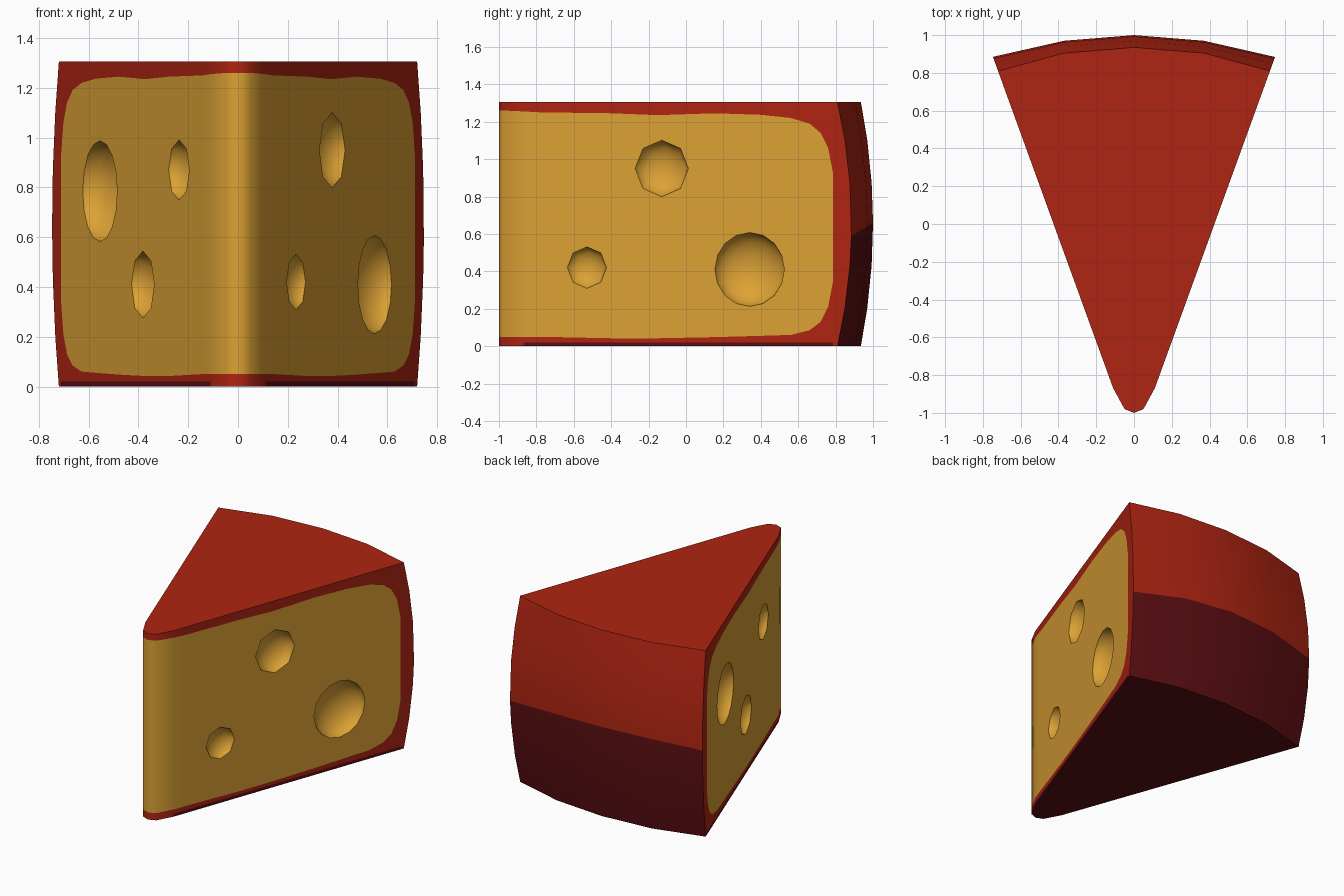
import bpy, bmesh, math
from mathutils import Matrix, Vector

if "Cube" in bpy.data.objects:
    bpy.data.objects.remove(bpy.data.objects["Cube"])

H = 1.305
RED, DARK, CHEESE = 0, 1, 2


def material(name, col):
    m = bpy.data.materials.new(name)
    m.diffuse_color = (*col, 1)
    m.use_nodes = True
    m.node_tree.nodes["Principled BSDF"].inputs["Base Color"].default_value = m.diffuse_color
    return m


mats = [material("red rind", (0.43, 0.018, 0.006)),
        material("dark red rind", (0.107, 0.0045, 0.006)),
        material("yellow cheese", (0.72, 0.36, 0.035))]


def wall_x(y):
    """Half width of the straight cut face at depth y."""
    return 0.11 + 0.363 * (y + 0.87)


def to_object(bm, name):
    me = bpy.data.meshes.new(name)
    bm.to_mesh(me)
    bm.free()
    for m in mats:
        me.materials.append(m)
    ob = bpy.data.objects.new(name, me)
    bpy.context.collection.objects.link(ob)
    return ob


# Cut face columns from the tip to the back: x, y, bottom and top of the cheese
columns = [(0, -1.0, .05, 1.26), (.05, -.98, .05, 1.26), (.11, -.87, .05, 1.255)]
columns += [(wall_x(y), y, lo, hi) for y, lo, hi in (
    (-.78, .05, 1.25), (-.4, .042, 1.245), (-.15, .042, 1.235), (.15, .048, 1.245),
    (.4, .055, 1.237), (.56, .06, 1.22), (.66, .085, 1.19), (.72, .13, 1.14),
    (.76, .21, 1.06), (.785, .34, .93))]
levels = [0, .2, .43, .65, .87, 1.1, H]

bm = bmesh.new()


def face(points, mat):
    f = bm.faces.new([bm.verts.new(p) for p in points])
    f.material_index = mat


def back_point(i, k):
    """Bulging back rind: i runs from left to right, k from bottom to top."""
    z = levels[k]
    if k == 3:
        z = (.64, .66, .66, .64, .59)[i]
    b = 1 - ((z - H / 2) / (H / 2)) ** 2
    y = (.81, .905, .935, .905, .81)[i] + (.075, .065, .065, .065, .075)[i] * b
    x = (-wall_x(y), -.37, 0, .37, wall_x(y))[i]
    return (x, y, z)


# Cut faces with a rind border around the cheese
for s in (-1, 1):
    for n, (a, b) in enumerate(zip(columns, columns[1:])):
        rows_a = (0, .02, a[2], a[3], H)
        rows_b = (0, .02, b[2], b[3], H)
        for j, mat in enumerate((DARK if n > 1 else RED, RED, CHEESE, RED)):
            face([(s * a[0], a[1], rows_a[j]), (s * b[0], b[1], rows_b[j]),
                  (s * b[0], b[1], rows_b[j + 1]), (s * a[0], a[1], rows_a[j + 1])], mat)
    x, y, lo, hi = columns[-1]
    edge = [back_point(0 if s < 0 else 4, k) for k in range(len(levels))]
    face([(s * x, y, z) for z in (H, hi, lo, .02, 0)] + edge, RED)

# Back rind, dark on the lower half
for i in range(4):
    for k in range(len(levels) - 1):
        face([back_point(i, k), back_point(i + 1, k),
              back_point(i + 1, k + 1), back_point(i, k + 1)], DARK if k < 3 else RED)

# Top and bottom
for z, k, mat in ((0, 0, DARK), (H, len(levels) - 1, RED)):
    right = [(c[0], c[1], z) for c in columns]
    left = [(-c[0], c[1], z) for c in reversed(columns[1:])]
    face(left + right + [back_point(i, k) for i in (4, 3, 2, 1, 0)], mat)

bmesh.ops.remove_doubles(bm, verts=bm.verts, dist=1e-4)
bmesh.ops.recalc_face_normals(bm, faces=bm.faces)
wedge = to_object(bm, "cheese_wedge")

# Holes: side, y, z, radius, sides
cut = bmesh.new()
for s, y, z, r, seg in ((1, -.13, .95, .155, 8), (1, -.53, .42, .115, 8), (1, .34, .41, .2, 16),
                        (-1, .355, .785, .205, 16), (-1, -.52, .87, .125, 8), (-1, -.12, .41, .138, 8)):
    normal = Vector((s, -.363, 0)).normalized()
    up = Vector((0, 0, 1))
    rot = Matrix((up, normal.cross(up), normal)).transposed().to_4x4()
    centre = Vector((s * wall_x(y), y, z)) + normal * 0.012
    bmesh.ops.create_uvsphere(cut, u_segments=seg, v_segments=seg // 2 + 4, radius=1,
                              matrix=Matrix.Translation(centre) @ rot @ Matrix.Diagonal((r, r, r * .62, 1)))
for f in cut.faces:
    f.material_index = CHEESE
bmesh.ops.recalc_face_normals(cut, faces=cut.faces)
cutter = to_object(cut, "hole_cutter")
cutter.hide_render = True

mod = wedge.modifiers.new("holes", 'BOOLEAN')
mod.operation = 'DIFFERENCE'
mod.solver = 'EXACT'
mod.object = cutter
bpy.context.view_layer.objects.active = wedge
wedge.select_set(True)
bpy.ops.object.modifier_apply(modifier="holes")
bpy.data.objects.remove(cutter)
bpy.ops.object.shade_smooth_by_angle(angle=math.radians(48))
